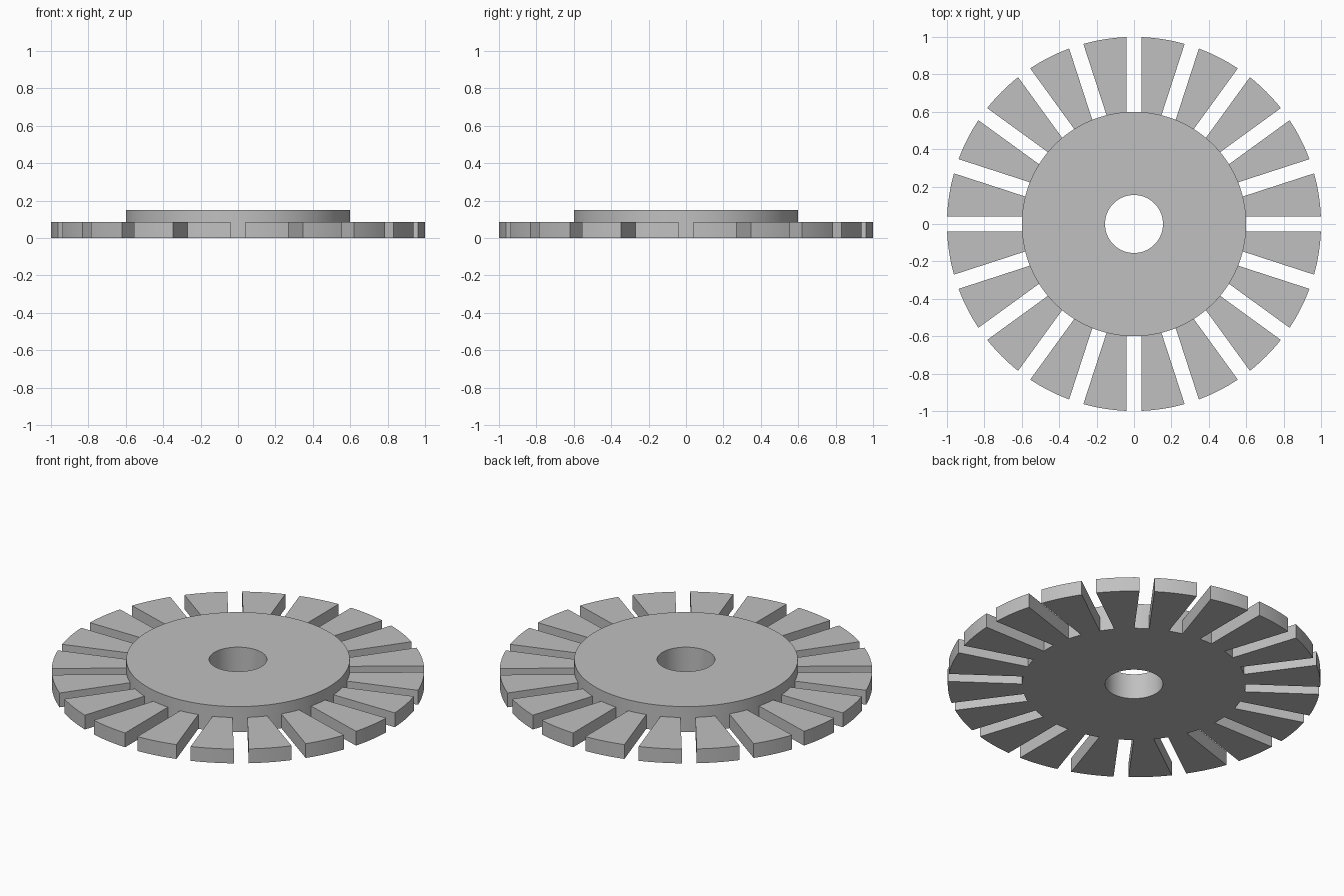
import bpy, bmesh
from math import sin, cos, asin, pi

cube = bpy.data.objects.get("Cube")
if cube:
    bpy.data.objects.remove(cube, do_unlink=True)

COUNT = 20
HOLE_R, HUB_R, RIM_R = 0.155, 0.6, 1.0
HUB_H, BLADE_H = 0.15, 0.085
HALF_SLOT = 0.04

grey = bpy.data.materials.new("plain grey")
grey.use_nodes = True
colour = (0.53, 0.53, 0.53, 1)
grey.diffuse_color = colour
grey.node_tree.nodes["Principled BSDF"].inputs["Base Color"].default_value = colour


def finish(name, bm):
    bmesh.ops.recalc_face_normals(bm, faces=bm.faces)
    mesh = bpy.data.meshes.new(name)
    bm.to_mesh(mesh)
    bm.free()
    mesh.materials.append(grey)
    obj = bpy.data.objects.new(name, mesh)
    bpy.context.collection.objects.link(obj)
    bpy.ops.object.select_all(action='DESELECT')
    obj.select_set(True)
    bpy.context.view_layer.objects.active = obj
    bpy.ops.object.shade_smooth_by_angle(angle=pi / 6)


def arc(bm, r, start, end, steps):
    angles = [start + (end - start) * i / steps for i in range(steps + 1)]
    return [bm.verts.new((r * cos(a), r * sin(a), 0)) for a in angles]


# Hub: a rectangular section spun around the bore
bm = bmesh.new()
section = [(HOLE_R, 0), (HUB_R, 0), (HUB_R, HUB_H), (HOLE_R, HUB_H)]
verts = [bm.verts.new((x, 0, z)) for x, z in section]
edges = [bm.edges.new((verts[i - 1], verts[i])) for i in range(4)]
bmesh.ops.spin(bm, geom=verts + edges, cent=(0, 0, 0), axis=(0, 0, 1),
               angle=2 * pi, steps=120, use_merge=True)
bmesh.ops.remove_doubles(bm, verts=bm.verts, dist=1e-4)
finish("hub", bm)

# Blades: sectors separated by parallel-sided slots
bm = bmesh.new()
pitch = 2 * pi / COUNT
inner_r = HUB_R - 0.002
for i in range(COUNT):
    outer, inner = asin(HALF_SLOT / RIM_R), asin(HALF_SLOT / inner_r)
    a, b = i * pitch, (i + 1) * pitch
    loop = arc(bm, RIM_R, a + outer, b - outer, 8)
    loop += arc(bm, inner_r, b - inner, a + inner, 6)
    face = bm.faces.new(loop)
    top = bmesh.ops.extrude_face_region(bm, geom=[face], use_keep_orig=True)["geom"]
    lifted = [v for v in top if isinstance(v, bmesh.types.BMVert)]
    bmesh.ops.translate(bm, verts=lifted, vec=(0, 0, BLADE_H))
finish("blades", bm)
